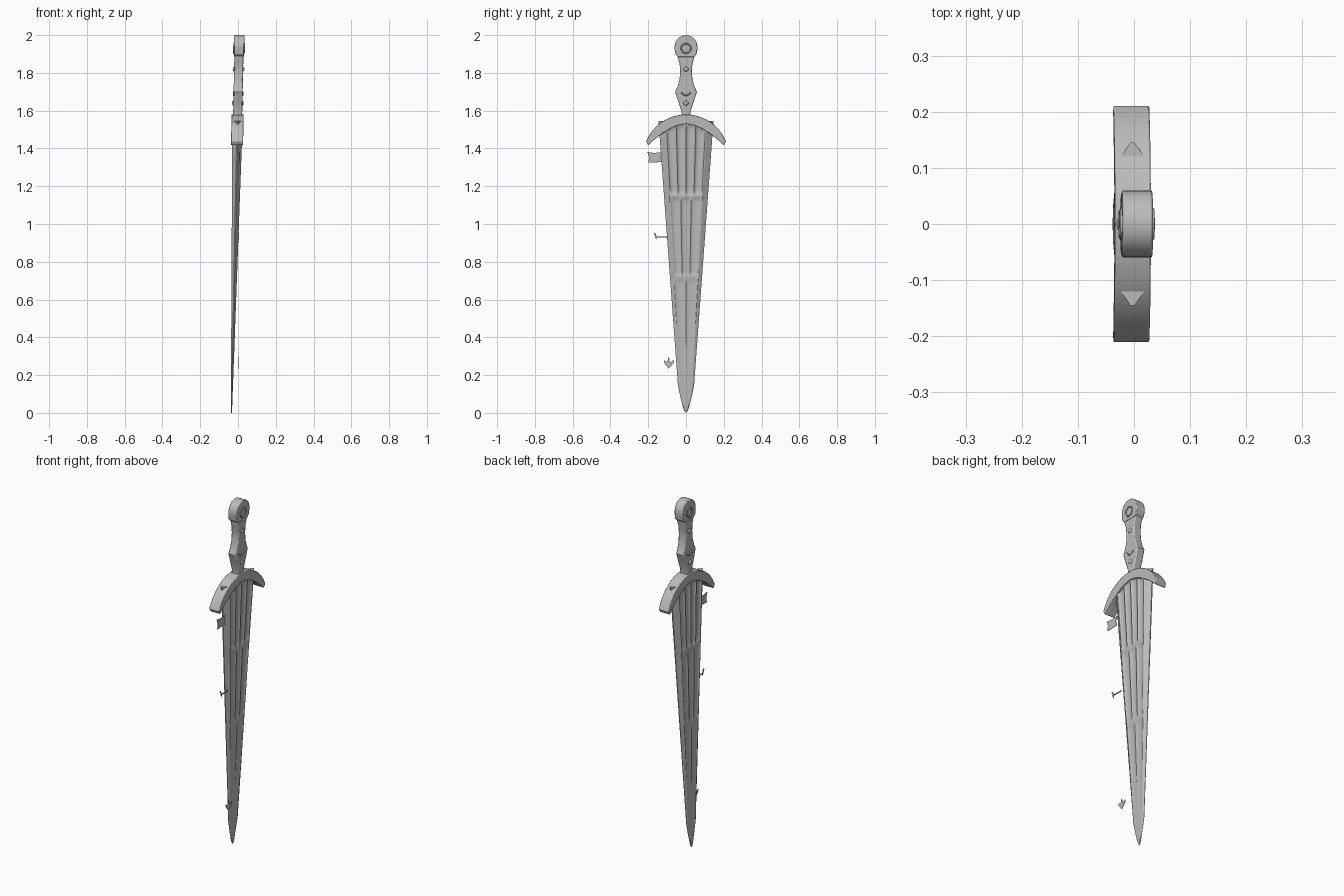
import bpy, bmesh, math

cube = bpy.data.objects.get("Cube")
if cube:
    bpy.data.objects.remove(cube, do_unlink=True)

steel = bpy.data.materials.new("grey_steel")
steel.use_nodes = True
GREY = (0.5, 0.5, 0.5, 1)
steel.diffuse_color = GREY
steel.node_tree.nodes["Principled BSDF"].inputs["Base Color"].default_value = GREY


def lean(z):
    """The whole sword leans slightly toward +x as it rises."""
    return -0.035 + 0.021 * z


def finish(name, bm, bevel=0, angle=30, leaning=True):
    if leaning:
        for v in bm.verts:
            v.co.x += lean(v.co.z)
    bmesh.ops.recalc_face_normals(bm, faces=bm.faces)
    mesh = bpy.data.meshes.new(name)
    bm.to_mesh(mesh)
    bm.free()
    mesh.materials.append(steel)
    obj = bpy.data.objects.new(name, mesh)
    bpy.context.collection.objects.link(obj)
    bpy.ops.object.select_all(action='DESELECT')
    obj.select_set(True)
    bpy.context.view_layer.objects.active = obj
    bpy.ops.object.shade_smooth_by_angle(angle=math.radians(angle))
    if bevel:
        mod = obj.modifiers.new("bevel", 'BEVEL')
        mod.width = bevel
        mod.segments = 2
        mod.limit_method = 'ANGLE'
        mod.angle_limit = math.radians(50)
    return obj


def plate(name, outline, half, bevel=0, x=0, leaning=True):
    """Extrude a (y, z) outline to both sides along x."""
    bm = bmesh.new()
    face = bm.faces.new([bm.verts.new((x - half, y, z)) for y, z in outline])
    new = bmesh.ops.extrude_face_region(bm, geom=[face])["geom"]
    moved = [g for g in new if isinstance(g, bmesh.types.BMVert)]
    bmesh.ops.translate(bm, verts=moved, vec=(2 * half, 0, 0))
    return finish(name, bm, bevel, leaning=leaning)


def mirrored(points):
    """Close a half outline, listed from bottom to top, across y = 0."""
    return points + [(-y, z) for y, z in reversed(points) if y > 0]


# Blade: tapering grid with rows of hollow panels on both faces
TOP = 1.545
PANEL = 0.72


def inner_arch(y):
    return 1.53 - 2.6 * y * y


def hollow(t, y, z):
    """Depth of the panels, 0 to 1: four, then three, then two columns."""
    if abs(t) >= PANEL:
        return 0
    for low, high, count, fade in ((1.155, inner_arch(y), 4, 0.02),
                                   (0.725, 1.142, 3, 0.02),
                                   (0.15, 0.712, 2, 0.3)):
        if low < z < high:
            u = (t + PANEL) / (2 * PANEL) * count % 1
            side = 1 - abs(2 * u - 1) ** 3
            end = min(1, (z - low) / fade, (high - z) / 0.025)
            return side * math.sqrt(end)
    return 0


def half_width(z):
    return (0.032 + 0.0735 * z) * min(1, z / 0.14) ** 0.5


bm = bmesh.new()
ROWS, COLS = 150, 50
rings = []
for r in range(ROWS + 1):
    z = TOP * r / ROWS
    thick = 0.003 + 0.016 * z
    ring = []
    for side in (1, -1):
        for c in range(COLS + 1):
            t = side * (2 * c / COLS - 1)
            y = t * half_width(z)
            slope = min(1, 0.12 + 0.88 * (1 - abs(t)) / 0.24)
            x = thick * (slope - 0.36 * hollow(t, y, z))
            ring.append(bm.verts.new((side * x, y, z)))
    rings.append(ring)
for a, b in zip(rings, rings[1:]):
    for i in range(len(a)):
        j = (i + 1) % len(a)
        bm.faces.new((a[i], a[j], b[j], b[i]))
bm.faces.new(rings[-1])
bmesh.ops.remove_doubles(bm, verts=bm.verts, dist=0.0001)
finish("blade", bm)

# Curved crossguard
STEPS = 16
outer, inner = [], []
for i in range(STEPS + 1):
    s = 2 * i / STEPS - 1
    a = s * math.radians(68)
    outer.append((0.228 * math.sin(a), 1.352 + 0.228 * math.cos(a)))
    inner.append((0.2 * s, 1.53 - 0.113 * abs(s) ** 1.7))
plate("crossguard", outer + inner[::-1], 0.032, 0.003)

# Grip with a flared lower collar and waisted sides
grip = [(0.024, 1.56), (0.025, 1.6), (0.042, 1.65), (0.058, 1.7), (0.044, 1.73),
        (0.034, 1.765), (0.031, 1.81), (0.034, 1.85), (0.045, 1.885), (0.045, 1.91)]
plate("grip", mirrored(grip), 0.024, 0.006)

# Rounded pommel
pommel = [(0.042, 1.885), (0.056, 1.9), (0.06, 1.925)]
for i in range(8):
    a = math.pi / 2 * i / 7
    pommel.append((0.06 * math.cos(a), 1.94 + 0.06 * math.sin(a)))
pommel[-1] = (0, 2.0)
plate("pommel", mirrored(pommel), 0.027, 0.004)


# Rings, rivets and crescents on both faces of the handle
def tube(name, points, radius, closed):
    curve = bpy.data.curves.new(name, 'CURVE')
    curve.dimensions = '3D'
    curve.bevel_depth = radius
    curve.bevel_resolution = 2
    curve.use_fill_caps = True
    spline = curve.splines.new('POLY')
    spline.points.add(len(points) - 1)
    for p, co in zip(spline.points, points):
        p.co = (*co, 1)
    spline.use_cyclic_u = closed
    curve.materials.append(steel)
    bpy.context.collection.objects.link(bpy.data.objects.new(name, curve))


def arc(x, z, radius, start, end, count):
    for i in range(count):
        a = math.radians(start + (end - start) * i / count)
        zz = z + radius * math.sin(a)
        yield x + lean(zz), radius * math.cos(a), zz


for side, label in ((1, "left"), (-1, "right")):
    tube("pommel_ring_" + label, list(arc(side * 0.027, 1.93, 0.025, 0, 360, 24)), 0.004, True)
    tube("collar_crescent_" + label, list(arc(side * 0.024, 1.708, 0.026, 200, 345, 12)), 0.004, False)
    for z, radius in ((1.82, 0.013), (1.64, 0.013)):
        bm = bmesh.new()
        bmesh.ops.create_uvsphere(bm, u_segments=16, v_segments=8, radius=radius)
        for v in bm.verts:
            v.co.x = v.co.x * 0.5 + side * 0.024
            v.co.z += z
        finish("rivet_" + label, bm)

# Small loose pieces beside the blade edge
plate("banner_piece", [(-0.2, 1.325), (-0.125, 1.328), (-0.135, 1.355), (-0.12, 1.38),
                       (-0.17, 1.376), (-0.205, 1.382), (-0.195, 1.355)],
      0.0015, x=0.008, leaning=False)
plate("pin_shaft", [(-0.165, 0.928), (-0.095, 0.928), (-0.095, 0.934), (-0.165, 0.934)],
      0.0015, x=0.004, leaning=False)
plate("pin_head", [(-0.158, 0.915), (-0.154, 0.931), (-0.164, 0.955), (-0.171, 0.952), (-0.162, 0.931)],
      0.0015, x=0.004, leaning=False)
plate("barb_piece", [(-0.092, 0.235), (-0.066, 0.262), (-0.064, 0.28), (-0.084, 0.268),
                     (-0.092, 0.298), (-0.1, 0.268), (-0.118, 0.28), (-0.114, 0.262)],
      0.0015, x=0.004, leaning=False)
